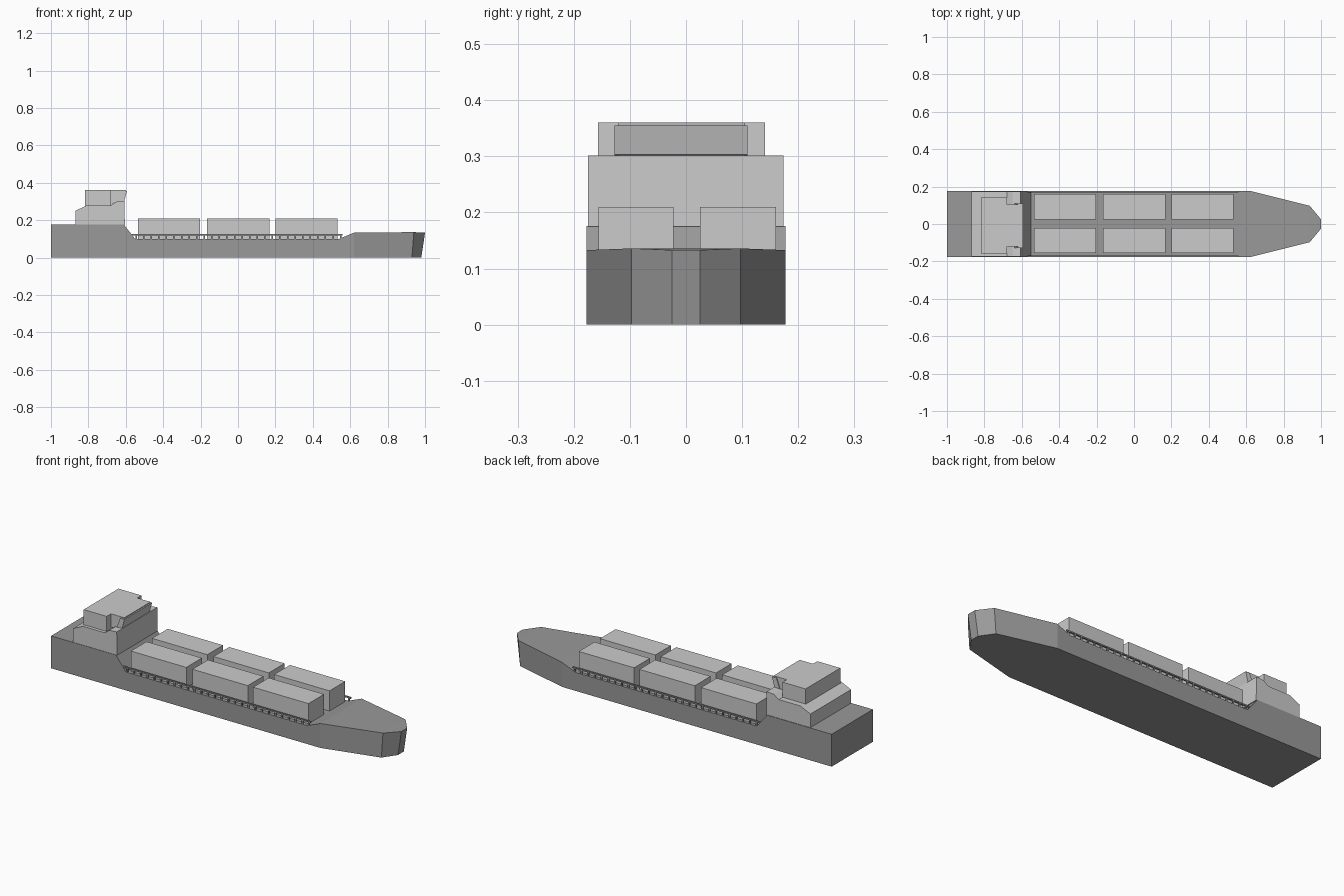
import bpy, bmesh

if "Cube" in bpy.data.objects:
    bpy.data.objects.remove(bpy.data.objects["Cube"])

dark = bpy.data.materials.new("hull_dark_grey")
dark.diffuse_color = (0.32, 0.32, 0.32, 1)
dark.use_nodes = True
dark.node_tree.nodes["Principled BSDF"].inputs["Base Color"].default_value = dark.diffuse_color


def finish(name, bm, mat=None):
    bmesh.ops.recalc_face_normals(bm, faces=bm.faces[:])
    me = bpy.data.meshes.new(name)
    bm.to_mesh(me)
    bm.free()
    ob = bpy.data.objects.new(name, me)
    bpy.context.collection.objects.link(ob)
    if mat:
        me.materials.append(mat)
    return ob


def add_box(bm, x0, x1, y0, y1, z0, z1):
    vs = bmesh.ops.create_cube(bm, size=1)["verts"]
    for v in vs:
        v.co = ((x0 + x1) / 2 + v.co.x * (x1 - x0),
                (y0 + y1) / 2 + v.co.y * (y1 - y0),
                (z0 + z1) / 2 + v.co.z * (z1 - z0))


def prism(name, profile, y0, y1, mat=None):
    """Side profile in x/z, extruded across the ship."""
    bm = bmesh.new()
    a = [bm.verts.new((x, y0, z)) for x, z in profile]
    b = [bm.verts.new((x, y1, z)) for x, z in profile]
    bm.faces.new(a)
    bm.faces.new(b)
    n = len(profile)
    for i in range(n):
        bm.faces.new((a[i], a[(i + 1) % n], b[(i + 1) % n], b[i]))
    return finish(name, bm, mat)


# Hull: stations of (bottom x, top x, half width, deck height)
stations = [(-1, -1, .177, .176), (-.61, -.61, .177, .176),
            (-.55, -.55, .177, .10), (.54, .54, .177, .10),
            (.62, .62, .177, .133), (.93, .94, .097, .136),
            (.98, 1.0, .025, .133)]
bm = bmesh.new()
rings = [[bm.verts.new(p) for p in ((xb, -w, 0), (xb, w, 0), (xt, w, z), (xt, -w, z))]
         for xb, xt, w, z in stations]
for r, s in zip(rings, rings[1:]):
    for i in range(4):
        j = (i + 1) % 4
        bm.faces.new((r[i], r[j], s[j], s[i]))
bm.faces.new(rings[0])
bm.faces.new(rings[-1])
finish("hull", bm, dark)

# Deckhouse and the bridge above it
prism("deckhouse", [(-.87, .175), (-.605, .175), (-.607, .302), (-.65, .299),
                    (-.68, .278), (-.81, .278), (-.87, .25)], -.175, .174)
prism("cabin", [(-.818, .277), (-.68, .277), (-.68, .36), (-.818, .36)], -.157, .141)
prism("bridge", [(-.69, .277), (-.65, .298), (-.612, .302), (-.6, .36), (-.69, .36)], -.12, .105)
prism("bridge_windows", [(-.64, .3), (-.608, .303), (-.594, .355), (-.62, .355)], -.127, .11)

# Cargo blocks: three rows, two abreast
for row, x in enumerate((-.535, -.165, .2)):
    for side, y0, y1 in (("right", -.156, -.022), ("left", .025, .16)):
        bm = bmesh.new()
        add_box(bm, x, x + .333, y0, y1, .099, .21)
        finish(f"cargo_{side}_{row + 1}", bm)

# Side railings with posts
for side, y in (("right", -.172), ("left", .172)):
    bm = bmesh.new()
    add_box(bm, -.585, .56, y - .004, y + .004, .119, .126)
    for i in range(28):
        x = -.545 + i * .0405
        add_box(bm, x - .004, x + .004, y - .003, y + .003, .099, .12)
    finish(f"railing_{side}", bm, dark)
